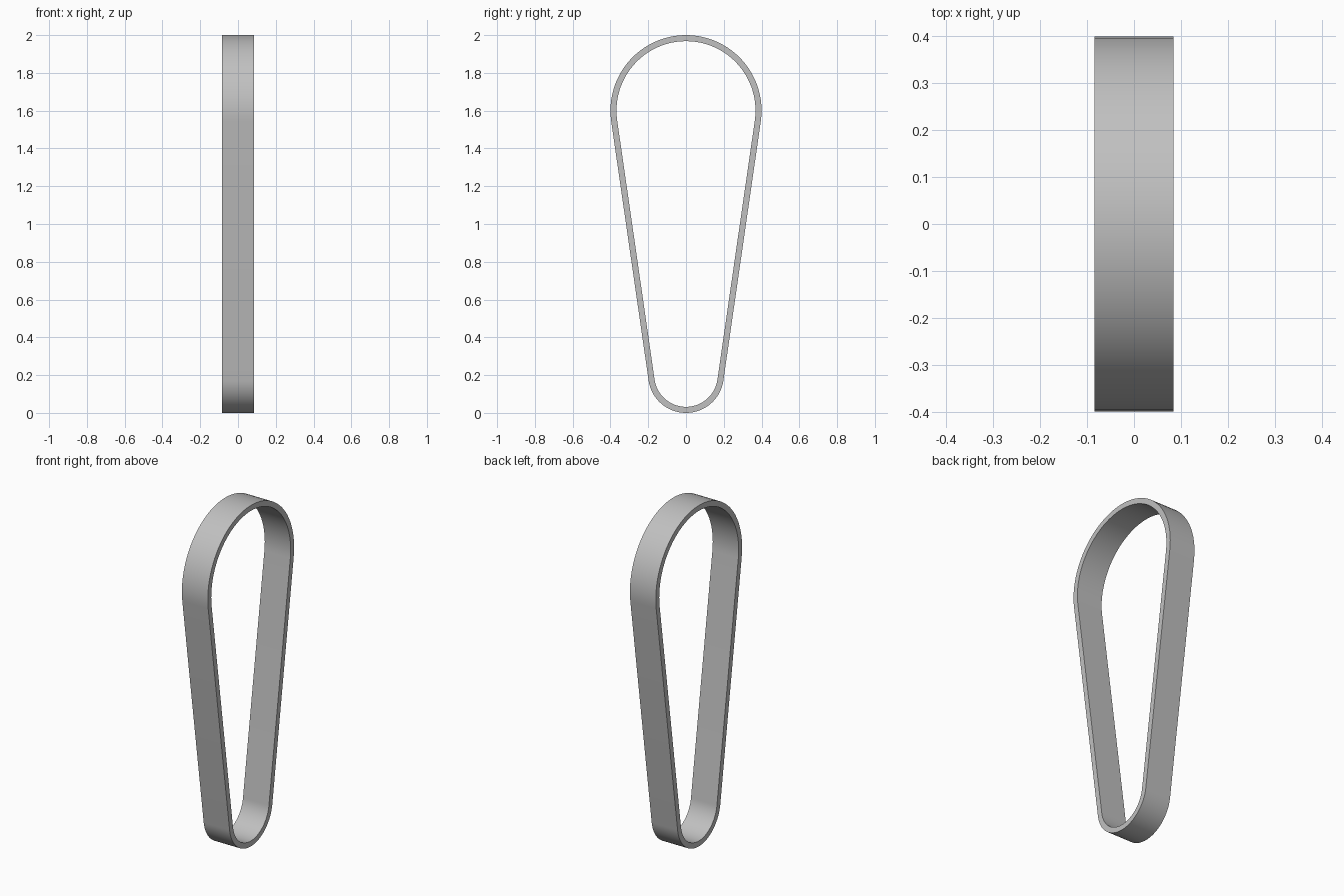
import bpy, bmesh, math

cube = bpy.data.objects.get("Cube")
if cube:
    bpy.data.objects.remove(cube, do_unlink=True)

WIDTH, THICK = 0.168, 0.032
TOP_R, LOW_R = 0.4, 0.2
TOP_Z, LOW_Z = 2 - TOP_R, LOW_R
STEPS = 48

grey = bpy.data.materials.new("belt grey")
grey.use_nodes = True
colour = (0.53, 0.53, 0.53, 1)
grey.diffuse_color = colour
grey.node_tree.nodes["Principled BSDF"].inputs["Base Color"].default_value = colour


def arc(radius, z, start, end):
    """Points of an arc in the YZ plane."""
    angles = [start + (end - start) * i / STEPS for i in range(STEPS + 1)]
    return [(radius * math.cos(a), z + radius * math.sin(a)) for a in angles]


def loop_profile(inset):
    """Two arcs joined by their outer tangents."""
    tilt = math.asin((TOP_R - LOW_R) / (TOP_Z - LOW_Z))
    return (arc(TOP_R - inset, TOP_Z, -tilt, math.pi + tilt)
            + arc(LOW_R - inset, LOW_Z, math.pi + tilt, 2 * math.pi - tilt))


# Belt: a closed band with a rectangular section
bm = bmesh.new()
rings = [[bm.verts.new((x, y, z)) for y, z in loop_profile(inset)]
         for x, inset in ((-WIDTH / 2, 0), (WIDTH / 2, 0),
                          (WIDTH / 2, THICK), (-WIDTH / 2, THICK))]
count = len(rings[0])
for r, ring in enumerate(rings):
    following = rings[(r + 1) % len(rings)]
    for i in range(count):
        j = (i + 1) % count
        bm.faces.new((ring[i], ring[j], following[j], following[i]))
bmesh.ops.recalc_face_normals(bm, faces=bm.faces)
mesh = bpy.data.meshes.new("belt_loop")
bm.to_mesh(mesh)
bm.free()
mesh.materials.append(grey)
belt = bpy.data.objects.new("belt_loop", mesh)
bpy.context.collection.objects.link(belt)

# Smooth around the band, crisp at its rims
bpy.ops.object.select_all(action="DESELECT")
belt.select_set(True)
bpy.context.view_layer.objects.active = belt
bpy.ops.object.shade_smooth_by_angle(angle=math.radians(30))
